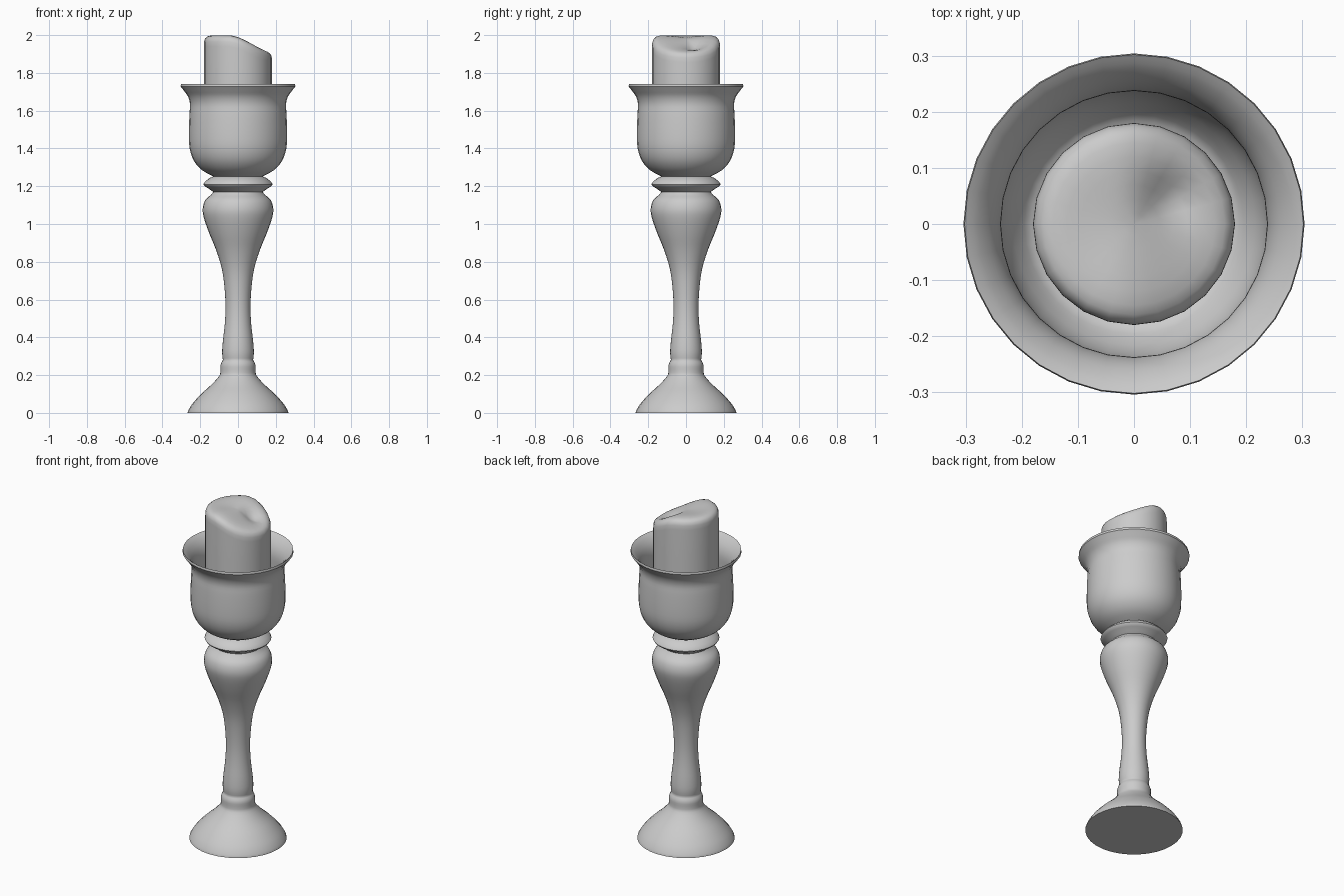
import bpy, bmesh, math

if "Cube" in bpy.data.objects:
    bpy.data.objects.remove(bpy.data.objects["Cube"])


def smooth_path(pts, steps=3):
    """Catmull-Rom curve through the (radius, z) points."""
    out = []
    for i in range(len(pts) - 1):
        a, b = pts[max(i - 1, 0)], pts[i]
        c, d = pts[i + 1], pts[min(i + 2, len(pts) - 1)]
        for s in range(steps):
            t = s / steps
            out.append(tuple(0.5 * (2 * q + (r - p) * t + (2 * p - 5 * q + 4 * r - w) * t ** 2
                                    + (3 * q - p - 3 * r + w) * t ** 3)
                             for p, q, r, w in zip(a, b, c, d)))
    return out + [pts[-1]]


def lathe(name, profile, sides, reshape=None):
    """Revolve a profile around z; reshape(x, y, z) may alter the height."""
    bm = bmesh.new()
    rings = []
    for r, z in profile:
        ring = []
        for k in range(sides):
            a = 2 * math.pi * k / sides
            x, y = r * math.cos(a), r * math.sin(a)
            ring.append(bm.verts.new((x, y, reshape(x, y, z) if reshape else z)))
        rings.append(ring)
    for lo, hi in zip(rings, rings[1:]):
        for k in range(sides):
            n = (k + 1) % sides
            bm.faces.new((lo[k], lo[n], hi[n], hi[k]))
    bmesh.ops.remove_doubles(bm, verts=bm.verts, dist=1e-5)
    bmesh.ops.recalc_face_normals(bm, faces=bm.faces)
    mesh = bpy.data.meshes.new(name)
    bm.to_mesh(mesh)
    bm.free()
    obj = bpy.data.objects.new(name, mesh)
    bpy.context.collection.objects.link(obj)
    bpy.ops.object.select_all(action='DESELECT')
    obj.select_set(True)
    bpy.context.view_layer.objects.active = obj
    bpy.ops.object.shade_smooth_by_angle(angle=math.radians(40))
    return obj


# Turned stand: foot, stem, collar and outside of the cup
foot = [(0.267, 0), (0.262, 0.015), (0.24, 0.05), (0.195, 0.1), (0.14, 0.15), (0.1, 0.195),
        (0.093, 0.22), (0.092, 0.255), (0.08, 0.28)]
stem = [(0.08, 0.28), (0.084, 0.32), (0.08, 0.38), (0.07, 0.47), (0.066, 0.56), (0.071, 0.66),
        (0.085, 0.76), (0.115, 0.86), (0.152, 0.95), (0.18, 1.03), (0.187, 1.08),
        (0.174, 1.125), (0.143, 1.155), (0.13, 1.17)]
collar = [(0.13, 1.17), (0.155, 1.187), (0.183, 1.21), (0.155, 1.24), (0.13, 1.252)]
cup = [(0.13, 1.252), (0.19, 1.285), (0.234, 1.335), (0.256, 1.4), (0.26, 1.48),
       (0.257, 1.58), (0.254, 1.635), (0.265, 1.675), (0.286, 1.705), (0.304, 1.728)]
# Hollow inside of the cup, from the lip down to the floor
inside = [(0.302, 1.742), (0.278, 1.722), (0.252, 1.685), (0.238, 1.635), (0.239, 1.56),
          (0.24, 1.47), (0.232, 1.4), (0.205, 1.34), (0.16, 1.305), (0, 1.3)]
outline = [(0, 0)]
for part in (foot, stem, collar, cup, inside):
    outline += smooth_path(part)
lathe("candle_holder", outline, 32)


# Candle with a melted top that sags towards +x
def melt(x, y, z):
    if z < 1.8:
        return z
    t = min(max((x + 0.05) / 0.22, 0), 1)
    sag = 0.075 * t * t * (3 - 2 * t)
    dent = 0.03 * math.exp(-((x - 0.065) ** 2 + (y - 0.045) ** 2) / 0.002)
    trough = 0.01 * math.exp(-(y / 0.08) ** 2)
    return z - sag - dent - trough * min(max((x + 0.15) / 0.1, 0), 1)


candle = [(0, 1.29), (0.18, 1.29), (0.18, 1.75), (0.18, 1.94), (0.1795, 1.965), (0.174, 1.983),
          (0.162, 1.993), (0.145, 1.998), (0.12, 2), (0.095, 2), (0.07, 2), (0.045, 2),
          (0.02, 2), (0, 2)]
lathe("candle", candle, 24, melt)
